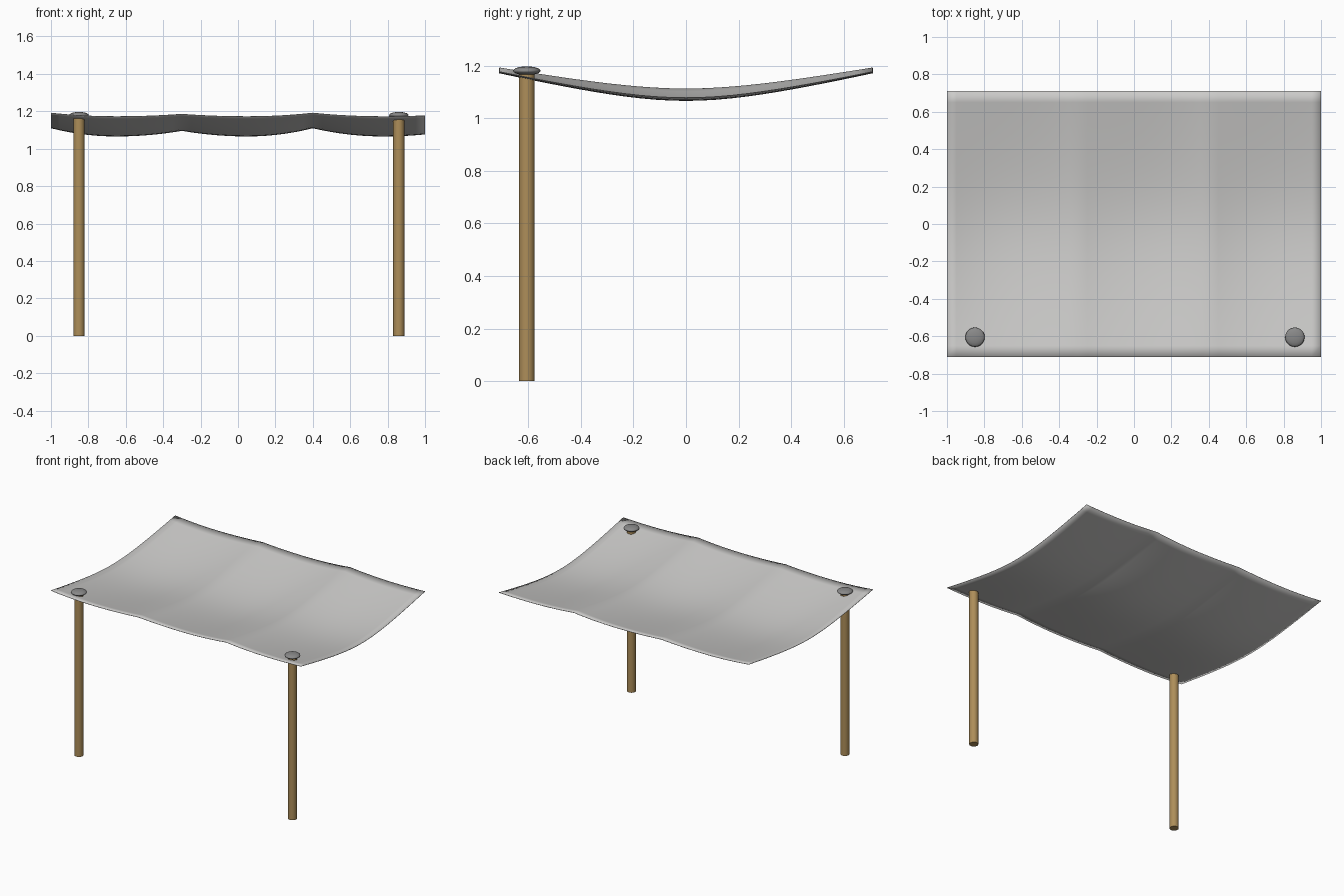
import bpy, bmesh, math

if "Cube" in bpy.data.objects:
    bpy.data.objects.remove(bpy.data.objects["Cube"])


def material(name, rgb):
    m = bpy.data.materials.new(name)
    m.diffuse_color = (*rgb, 1)
    m.use_nodes = True
    m.node_tree.nodes["Principled BSDF"].inputs["Base Color"].default_value = m.diffuse_color
    return m


CLOTH = material("pale grey cloth", (0.60, 0.595, 0.585))
WOOD = material("tan wood", (0.42, 0.27, 0.10))
METAL = material("mid grey metal", (0.25, 0.25, 0.25))

HALF_Y = 0.71
RIDGES = [(-1.0, 0.044), (-0.3, 0.030), (0.4, 0.044), (1.15, 0.030)]


def ripple(x):
    """Shallow scallops between ridges across the width."""
    for (a, ha), (b, hb) in zip(RIDGES, RIDGES[1:]):
        if x <= b:
            t = 2 * (x - a) / (b - a) - 1
            return (ha if t < 0 else hb) * t * t
    return 0


def sag(y):
    """0 in the middle, 1 at the front and back edges."""
    f = lambda v: math.sqrt(1 + (v / 0.35) ** 2) - 1
    return f(y) / f(HALF_Y)


def finish(name, bm, mat):
    me = bpy.data.meshes.new(name)
    bm.normal_update()
    bm.to_mesh(me)
    bm.free()
    me.materials.append(mat)
    me.shade_smooth()
    ob = bpy.data.objects.new(name, me)
    bpy.context.collection.objects.link(ob)
    return ob


# Sagging canopy sheet
bm = bmesh.new()
bmesh.ops.create_grid(bm, x_segments=40, y_segments=24, size=1)
for v in bm.verts:
    v.co.y *= HALF_Y
    s = sag(v.co.y)
    v.co.z = 1.067 + 0.105 * s + ripple(v.co.x) * (1 - 0.57 * s)
sheet = finish("canopy_sheet", bm, CLOTH)
solid = sheet.modifiers.new("thickness", "SOLIDIFY")
solid.thickness = 0.003
solid.offset = 0

# Two front poles with flattened caps
for side, x in (("left", -0.85), ("right", 0.86)):
    bm = bmesh.new()
    bmesh.ops.create_cone(bm, cap_ends=True, segments=20, radius1=0.03, radius2=0.03, depth=1.172)
    bmesh.ops.translate(bm, verts=bm.verts, vec=(x, -0.605, 0.586))
    for e in bm.edges:
        e.smooth = e.calc_face_angle(0) < 0.7
    finish(side + "_pole", bm, WOOD)

    bm = bmesh.new()
    bmesh.ops.create_uvsphere(bm, u_segments=20, v_segments=10, radius=0.052)
    for v in bm.verts:
        v.co.z *= 0.32
    bmesh.ops.translate(bm, verts=bm.verts, vec=(x, -0.605, 1.18))
    finish(side + "_pole_cap", bm, METAL)
